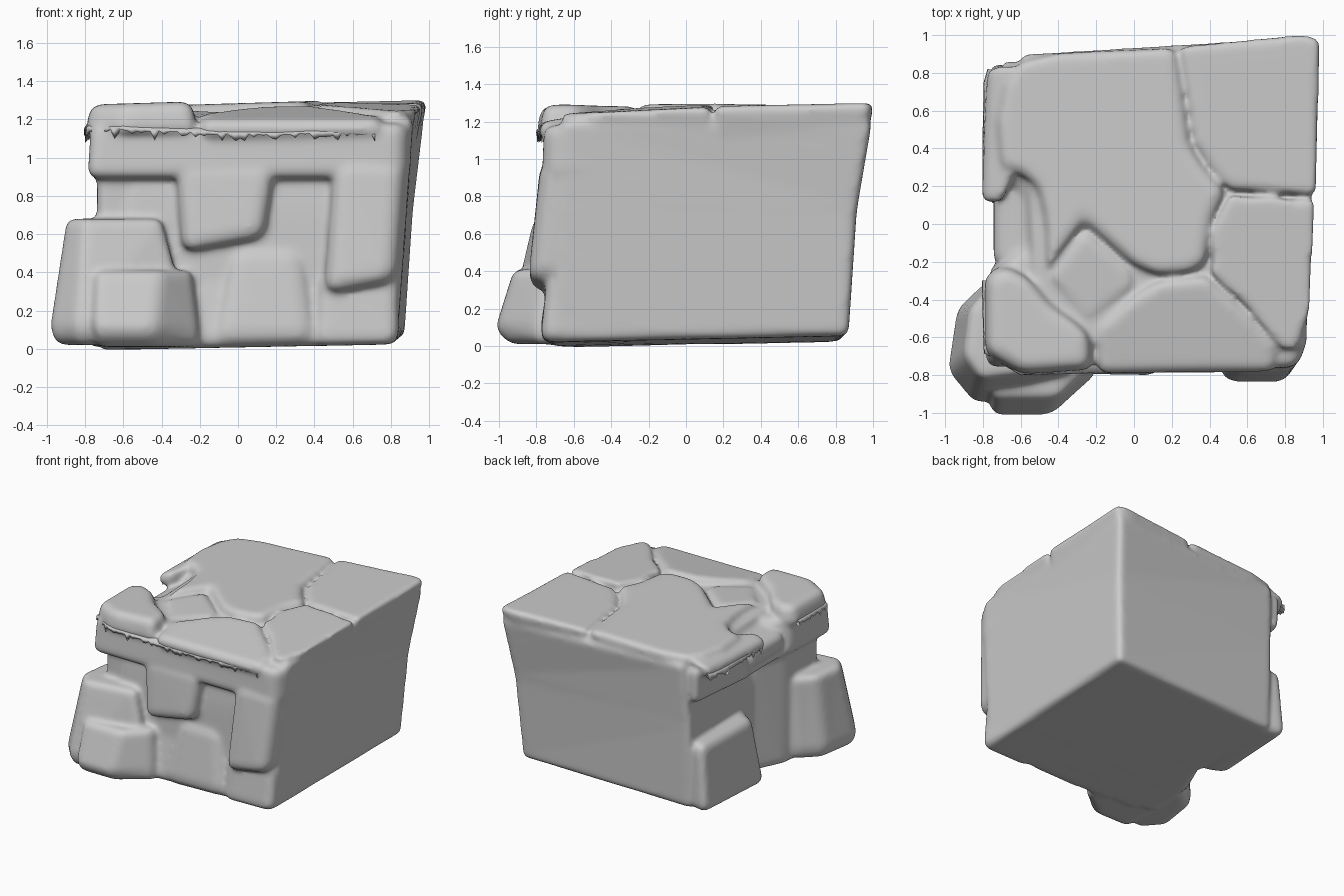
import bpy, bmesh, random
from mathutils import Vector

random.seed(4)
cube = bpy.data.objects.get("Cube")
if cube:
    bpy.data.objects.remove(cube, do_unlink=True)

stone = bpy.data.materials.new("pale_grey_stone")
stone.use_nodes = True
GREY = (0.6, 0.6, 0.6, 1)
stone.diffuse_color = GREY
stone.node_tree.nodes["Principled BSDF"].inputs["Base Color"].default_value = GREY

cliff = bmesh.new()


def loft(rings, bevel):
    """Add a rounded stone running through matching rings of points."""
    bm = bmesh.new()
    rings = [[bm.verts.new(p) for p in ring] for ring in rings]
    bm.faces.new(rings[0][::-1])
    bm.faces.new(rings[-1])
    n = len(rings[0])
    for a, b in zip(rings, rings[1:]):
        for i in range(n):
            j = (i + 1) % n
            bm.faces.new((a[i], a[j], b[j], b[i]))
    bmesh.ops.recalc_face_normals(bm, faces=bm.faces)
    bmesh.ops.bevel(bm, geom=bm.edges[:], offset=bevel, segments=3,
                    profile=0.5, affect='EDGES', clamp_overlap=True)
    bmesh.ops.triangulate(bm, faces=bm.faces)
    mesh = bpy.data.meshes.new("stone_part")
    bm.to_mesh(mesh)
    bm.free()
    cliff.from_mesh(mesh)
    bpy.data.meshes.remove(mesh)


def grounded(outline):
    return [(x, y, 0.02 + 0.02 * x + 0.02 * y) for x, y in outline]


def level(outline, z):
    return [(x, y, z) for x, y in outline]


def rock(low, top, z1, bevel=0.05):
    """Block standing on the ground."""
    loft([grounded(low), level(top, z1)], bevel)


def box(x0, x1, y0, y1):
    return [(x0, y0), (x1, y0), (x1, y1), (x0, y1)]


def slab(outline, z, fall_x=0, fall_y=0, bevel=0.035, low=1.05, taper=1):
    """Top paving stone, drawn in to leave a crack, leaning with the flat faces."""
    pts = [Vector(p) for p in outline]
    mid = sum(pts, Vector((0, 0))) / len(pts)
    pts = [p - (p - mid).normalized() * 0.013 for p in pts]
    tops = [mid + (p - mid) * taper for p in pts]
    loft([[(p.x - 0.05 * (p.x > .85), p.y - 0.05 * (p.y > .8), low) for p in pts],
          [(p.x, p.y, z + fall_x * (p.x - mid.x) + fall_y * (p.y - mid.y))
           for p in tops]], bevel)


# Leaning core, flat on the right and back, flaring towards the top
loft([grounded([(-.6, -.7), (.83, -.71), (.87, .87), (-.63, .84)]),
      level([(-.6, -.68), (.88, -.7), (.915, .915), (-.63, .86)], 0.72),
      level([(-.52, -.64), (.915, -.67), (.975, 1.0), (-.6, .9)], 1.21)], 0.04)

# Overhanging ledge under the cap, hollowed on the left
loft([level([(-.79, -.76), (.85, -.77), (.9, -.68), (.9, .3), (-.69, .87),
             (-.75, .3), (-.75, .15), (-.75, -.15), (-.77, -.3)], 0.89),
      level([(-.77, -.74), (.85, -.76), (.91, -.67), (.91, .3), (-.7, .88),
             (-.75, .3), (-.57, .18), (-.55, -.12), (-.76, -.25)], 1.18)], 0.07)

# Front left corner boulder and its low step, both rounded under at the foot
loft([level([(-.95, -.77), (-.82, -.91), (-.3, -.8), (-.3, -.3), (-.76, -.32), (-.9, -.45)], 0.02),
      level([(-.99, -.78), (-.84, -.96), (-.24, -.82), (-.3, -.3), (-.78, -.3), (-.94, -.45)], 0.1),
      level([(-.9, -.7), (-.81, -.82), (-.4, -.77), (-.4, -.3), (-.73, -.3), (-.87, -.45)], 0.68)],
     0.06)
loft([level([(-.74, -.94), (-.44, -.94), (-.2, -.78), (-.2, -.6), (-.74, -.6)], 0.01),
      level([(-.76, -1.02), (-.44, -1.02), (-.2, -.8), (-.2, -.6), (-.76, -.6)], 0.09),
      level([(-.75, -.92), (-.4, -.92), (-.24, -.76), (-.24, -.6), (-.75, -.6)], 0.41)],
     0.05)

# Front wall stones
loft([[(-.29, -.8, .5), (.13, -.81, .58), (.16, -.5, .58), (-.3, -.5, .5)],
      [(-.33, -.76, .98), (.2, -.77, .98), (.2, -.5, .98), (-.33, -.5, .98)]], 0.07)
rock(box(-.16, .43, -.79, -.5), box(-.05, .36, -.71, -.5), 0.56, 0.1)
rock(box(-.4, .83, -.76, -.3), box(-.4, .83, -.67, -.3), 0.48, 0.07)
rock(box(.4, .84, -.78, -.3), box(.42, .84, -.74, -.3), 0.4, 0.06)
loft([[(.45, -.84, .28), (.82, -.85, .35), (.87, -.5, .36), (.44, -.5, .28)],
      [(.5, -.78, 1.0), (.88, -.77, 1.0), (.9, -.5, 1.0), (.5, -.5, 1.0)]], 0.08)

# Left wall stones: rear block and the angled pier behind the boulder
rock([(-.8, .12), (-.6, .02), (-.5, .8), (-.77, .86)],
     [(-.74, .2), (-.55, .1), (-.5, .8), (-.73, .84)], 0.56, 0.06)
rock([(-.74, -.66), (-.3, -.66), (-.3, .06), (-.6, .06), (-.73, -.24)],
     [(-.74, -.66), (-.3, -.66), (-.3, .04), (-.6, .04), (-.72, -.27)], 1.0, 0.05)

# Cap paving
slab([(-.62, .88), (-.4, .93), (.23, .955), (.27, .7), (.31, .42), (.4, .28),
      (.5, .17), (.42, 0), (.39, -.22), (.3, -.27), (.12, -.28), (0, -.23),
      (-.27, 0), (-.47, -.27), (-.48, 0), (-.52, .18), (-.6, .26), (-.72, .29),
      (-.74, .55), (-.7, .75)], 1.28, 0.03, 0, 0.07)
slab([(.23, .955), (.9, 1.02), (1.0, 1.0), (.98, .14), (.5, .17), (.4, .28),
      (.31, .42)], 1.285, 0.02, 0.02)
slab([(.5, .16), (.97, .13), (.94, -.5), (.86, -.67), (.79, -.67), (.6, -.45),
      (.4, -.26), (.42, 0)], 1.265, -0.03, 0.05, 0.05)
slab([(.39, -.26), (.6, -.45), (.78, -.64), (.76, -.79), (.3, -.8), (-.2, -.8),
      (-.22, -.55), (0, -.36), (.12, -.29)], 1.235, 0, 0.16, 0.05, 1.1)
slab([(-.27, -.02), (0, -.24), (.02, -.34), (-.25, -.54), (-.47, -.28)],
     1.235, 0, 0.06)
slab([(-.81, -.25), (-.7, -.19), (-.56, -.26), (-.42, -.42), (-.28, -.52),
      (-.2, -.6), (-.2, -.79), (-.6, -.82), (-.81, -.7)], 1.285, 0.03, 0, 0.08, 1.12, 0.9)

# Sagging left edge of the cap and the sloping hollow beside it
slab([(-.81, .1), (-.7, .1), (-.56, .4), (-.6, .86), (-.78, .86), (-.81, .5)],
     1.22, 0.4, 0, 0.04, 1.1)
slab([(-.75, .22), (-.5, .22), (-.47, -.22), (-.75, -.22)], 1.13, 0.4, 0, 0.04, 0.95)

# Fuse the stones into one softly weathered mass
mesh = bpy.data.meshes.new("cliff_block")
cliff.to_mesh(mesh)
cliff.free()
mesh.materials.append(stone)
block = bpy.data.objects.new("cliff_block", mesh)
bpy.context.collection.objects.link(block)
fuse = block.modifiers.new("fuse", 'REMESH')
fuse.mode = 'VOXEL'
fuse.voxel_size = 0.016
fuse.use_smooth_shade = True
soften = block.modifiers.new("soften", 'SMOOTH')
soften.factor = 0.5
soften.iterations = 12


def fringe(name, path, step=0.024):
    """Ragged hanging edge below the cap along a path."""
    bm = bmesh.new()
    rows = []
    for a, b in zip(path, path[1:]):
        a, b = Vector(a), Vector(b)
        side = Vector((b.y - a.y, a.x - b.x, 0)).normalized()
        count = max(2, round((b - a).length / step))
        for i in range(count):
            p = a.lerp(b, i / count)
            drop = random.uniform(0.01, 0.035) + 0.03 * (random.random() < .12)
            rows.append([bm.verts.new(p + side * out + Vector((0, 0, dz)))
                         for out, dz in ((-.04, .015), (.002, 0), (.006, -drop), (-.04, -.005))])
    for r, s in zip(rows, rows[1:]):
        for k in range(3):
            bm.faces.new((r[k], r[k + 1], s[k + 1], s[k]))
    bmesh.ops.recalc_face_normals(bm, faces=bm.faces)
    for f in bm.faces:
        f.smooth = True
    me = bpy.data.meshes.new(name)
    bm.to_mesh(me)
    bm.free()
    me.materials.append(stone)
    bpy.context.collection.objects.link(bpy.data.objects.new(name, me))


# Ragged lips on the front and left of the cap
fringe("front_fringe", [(-.8, -.3, 1.16), (-.79, -.68, 1.16), (-.6, -.795, 1.16),
                        (-.2, -.785, 1.14), (.2, -.78, 1.13), (.4, -.78, 1.14),
                        (.74, -.765, 1.15)])
fringe("left_fringe", [(-.77, .82, 1.15), (-.79, .75, 1.14), (-.795, .5, 1.14),
                       (-.795, .13, 1.14)])
